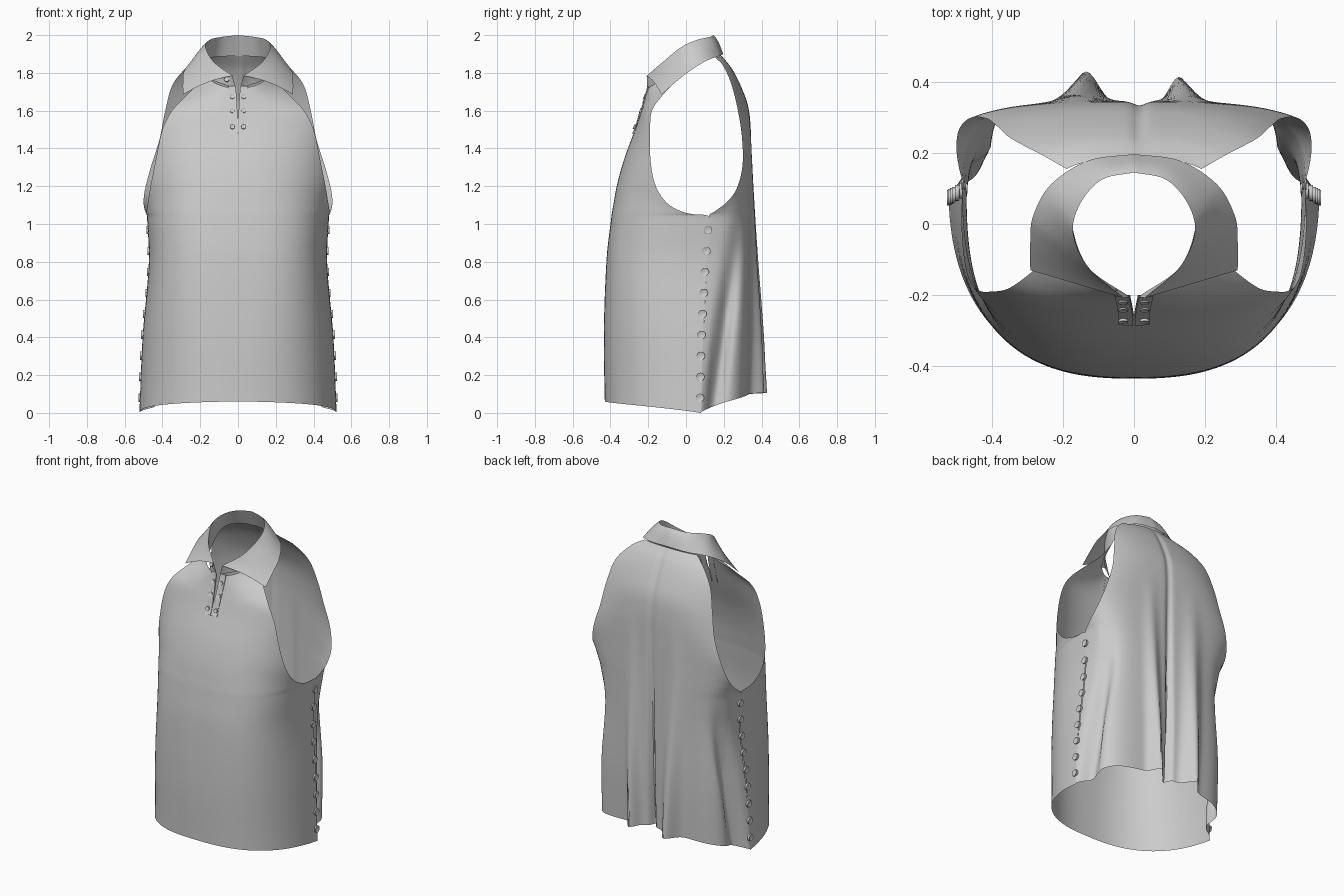
import bpy, bmesh, math
from mathutils import Vector, Matrix

cube = bpy.data.objects.get("Cube")
if cube:
    bpy.data.objects.remove(cube, do_unlink=True)

cloth = bpy.data.materials.new("light_grey_cloth")
cloth.use_nodes = True
GREY = (0.6, 0.6, 0.6, 1)
cloth.diffuse_color = GREY
cloth.node_tree.nodes["Principled BSDF"].inputs["Base Color"].default_value = GREY


def finish(name, bm, mirror=False):
    mesh = bpy.data.meshes.new(name)
    bm.to_mesh(mesh)
    bm.free()
    mesh.shade_smooth()
    mesh.set_sharp_from_angle(angle=math.radians(40))
    mesh.materials.append(cloth)
    obj = bpy.data.objects.new(name, mesh)
    bpy.context.collection.objects.link(obj)
    if mirror:
        obj.modifiers.new("Mirror", "MIRROR").merge_threshold = 0.0005
    return obj


def sheet(name, rows, mirror=False):
    """Cloth surface through a list of rows of points."""
    bm = bmesh.new()
    grid = [[bm.verts.new(p) for p in row] for row in rows]
    for a, b in zip(grid, grid[1:]):
        for i in range(len(a) - 1):
            bm.faces.new((a[i], a[i + 1], b[i + 1], b[i]))
    return finish(name, bm, mirror)


def spline(points, count):
    """Smooth curve through points of any dimension, evenly sampled."""
    p = [Vector(q) for q in points]
    t = [0.0]
    for a, b in zip(p, p[1:]):
        t.append(t[-1] + (b - a).length)
    last = len(p) - 1
    m = []
    for i in range(len(p)):
        lo, hi = max(i - 1, 0), min(i + 1, last)
        m.append((p[hi] - p[lo]) / (t[hi] - t[lo]))
    out = []
    for k in range(count + 1):
        s = t[-1] * k / count
        i = max(j for j in range(last) if t[j] <= s + 1e-9)
        h = t[i + 1] - t[i]
        f = min((s - t[i]) / h, 1)
        f2, f3 = f * f, f * f * f
        out.append(p[i] * (2 * f3 - 3 * f2 + 1) + m[i] * (h * (f3 - 2 * f2 + f))
                   + p[i + 1] * (3 * f2 - 2 * f3) + m[i + 1] * (h * (f3 - f2)))
    return out


def clamp(v):
    return max(0.0, min(1.0, v))


def bell(d, width):
    return math.exp(-(d / width) ** 2)


def arc(u, row, base, n):
    """Point on a rounded body section, cut off where it meets the row's edge."""
    xe, ye, ze, yc, zc = row
    c = clamp((ye - base) / (yc - base))
    x_cut = (1 - c ** n) ** (1 / n)
    a = u * math.atan2(x_cut, c)
    r = (abs(math.cos(a)) ** n + abs(math.sin(a)) ** n) ** (-1 / n)
    return Vector((xe * r * math.sin(a) / x_cut, base + (yc - base) * r * math.cos(a),
                   zc + (ze - zc) * u * u))


# Rows: edge x, edge y, edge z, centre y, centre z
front = spline([
    (.522, .08, 0, -.43, .06), (.505, .09, .4, -.435, .42), (.472, .11, .8, -.42, .82),
    (.482, .12, 1.04, -.396, 1.03), (.485, .05, 1.05, -.392, 1.06),
    (.485, -.02, 1.065, -.385, 1.1), (.478, -.1, 1.11, -.371, 1.18),
    (.463, -.16, 1.2, -.352, 1.26), (.437, -.187, 1.33, -.322, 1.36),
    (.4, -.19, 1.5, -.27, 1.5), (.35, -.18, 1.6, -.243, 1.58),
    (.275, -.125, 1.68, -.224, 1.64), (.205, -.06, 1.75, -.21, 1.69),
    (.175, 0, 1.81, -.2, 1.72)], 90)

back = spline([
    (.522, .07, 0, .335, .11), (.505, .09, .4, .345, .45), (.472, .11, .8, .345, .82),
    (.482, .12, 1.04, .345, 1.03), (.492, .15, 1.065, .345, 1.1),
    (.5, .21, 1.11, .345, 1.16), (.493, .265, 1.18, .345, 1.25),
    (.462, .298, 1.3, .345, 1.36), (.415, .297, 1.45, .343, 1.5),
    (.385, .275, 1.6, .33, 1.62), (.345, .24, 1.74, .295, 1.72),
    (.26, .195, 1.84, .245, 1.82), (.19, .155, 1.88, .19, 1.89)], 90)


def slit(z):
    return 0.012 * clamp((z - 1.54) / 0.2)


# Front panel with a narrow neck slit
rows = []
for row in front:
    n = 2.45 + .45 * bell(row[4] - .85, .4)
    line = [arc(i / 40, row, .125, n) for i in range(41)]
    for i, p in enumerate(line):
        p.x += slit(p.z) * (1 - i / 40)
    rows.append(line)
sheet("front_panel", rows, mirror=True)

# Back panel with hanging folds, centre pleat and side creases
rows = []
for row in back:
    line = []
    n = 2.2 + 1.9 * clamp((1.7 - row[4]) / .6)
    for i in range(-70, 71):
        u, side = abs(i) / 70, (1 if i >= 0 else -1)
        p = arc(u, row, .06, n)
        x, z = p.x * side, p.z
        fall = clamp((1.5 - z) / 1.4) ** 1.3
        crease = clamp((1.15 - z) / .6) * clamp((1 - u) * 8)
        pull = clamp((1.1 - z) / 1.1) * clamp((p.y - .08) / .12) * clamp(p.x / .3)
        p.x -= .05 * crease * bell(p.y - (.14 + .14 * z), .045) + .06 * pull
        p.y += fall * (.095 * bell(x + .165, .06) + .08 * bell(x - .155, .047))
        p.y -= (.01 + .045 * fall) * bell(x - .015, .022) * clamp((1.9 - z) / .1)
        p.x *= side
        line.append(p)
    rows.append(line)
sheet("back_panel", rows)

# Folded collar: inner stand and outer leaf share the fold line
stand_line = spline([(0, .185, 1.89), (.11, .165, 1.885), (.17, .09, 1.87),
                     (.175, 0, 1.81), (.13, -.12, 1.76), (.012, -.205, 1.72)], 40)
fold_line = spline([(0, .145, 2), (.09, .125, 1.99), (.15, .06, 1.975),
                    (.172, -.02, 1.94), (.13, -.12, 1.86), (.03, -.208, 1.785)], 40)
leaf_line = spline([(0, .197, 1.9), (.13, .178, 1.89), (.235, .11, 1.865),
                    (.285, .02, 1.81), (.292, -.05, 1.755), (.292, -.13, 1.685)], 40)


def band(name, low, high, bulge):
    rows = []
    for k in range(9):
        f = k / 8
        lift = Vector((0, 0, bulge * math.sin(math.pi * f)))
        rows.append([a.lerp(b, f) + lift for a, b in zip(low, high)])
    sheet(name, rows, mirror=True)


band("collar_stand", stand_line, fold_line, 0)
band("collar_leaf", leaf_line, fold_line, .015)


# Neck placket strips beside the slit
def front_y(z):
    return min(front, key=lambda r: abs(r[4] - z))[3]


rows = []
for k in range(13):
    z = 1.48 + .25 * k / 12
    y = front_y(z) - .006
    x = slit(z) + .003
    rows.append([(x, y + .006, z), (x, y, z), (x + .04, y + .002, z),
                 (x + .04, y + .008, z)])
sheet("neck_placket", rows, mirror=True)


# Buttons: discs with a raised rim
def buttons(name, spots, radius, depth):
    bm = bmesh.new()
    for pos, normal in spots:
        n = Vector(normal).normalized()
        turn = n.to_track_quat("Z", "Y").to_matrix().to_4x4()
        made = bmesh.ops.create_cone(bm, cap_ends=True, segments=16, radius1=radius,
                                     radius2=radius, depth=depth,
                                     matrix=Matrix.Translation(pos) @ turn)
        faces = {f for v in made["verts"] for f in v.link_faces}
        cap = max(faces, key=lambda f: f.calc_center_median().dot(n))
        bmesh.ops.inset_region(bm, faces=[cap], thickness=radius * .3)
        bmesh.ops.translate(bm, verts=cap.verts, vec=n * depth * -.3)
    finish(name, bm)


spots = [(Vector((s * .03, front_y(z) - .007, z)), (0, -1, .35))
         for z in (1.515, 1.6, 1.675) for s in (-1, 1)]
spots.append((Vector((-.06, -.19, 1.765)), (-.2, -1, .4)))
buttons("neck_buttons", spots, .013, .008)

spots = []
for i in range(9):
    z = .08 + .111 * i
    edge = min(front, key=lambda r: abs(r[2] - z))
    for s in (-1, 1):
        spots.append((Vector((s * (edge[0] + .002), edge[1] - .008, z)), (s, 0, 0)))
buttons("side_buttons", spots, .022, .012)
